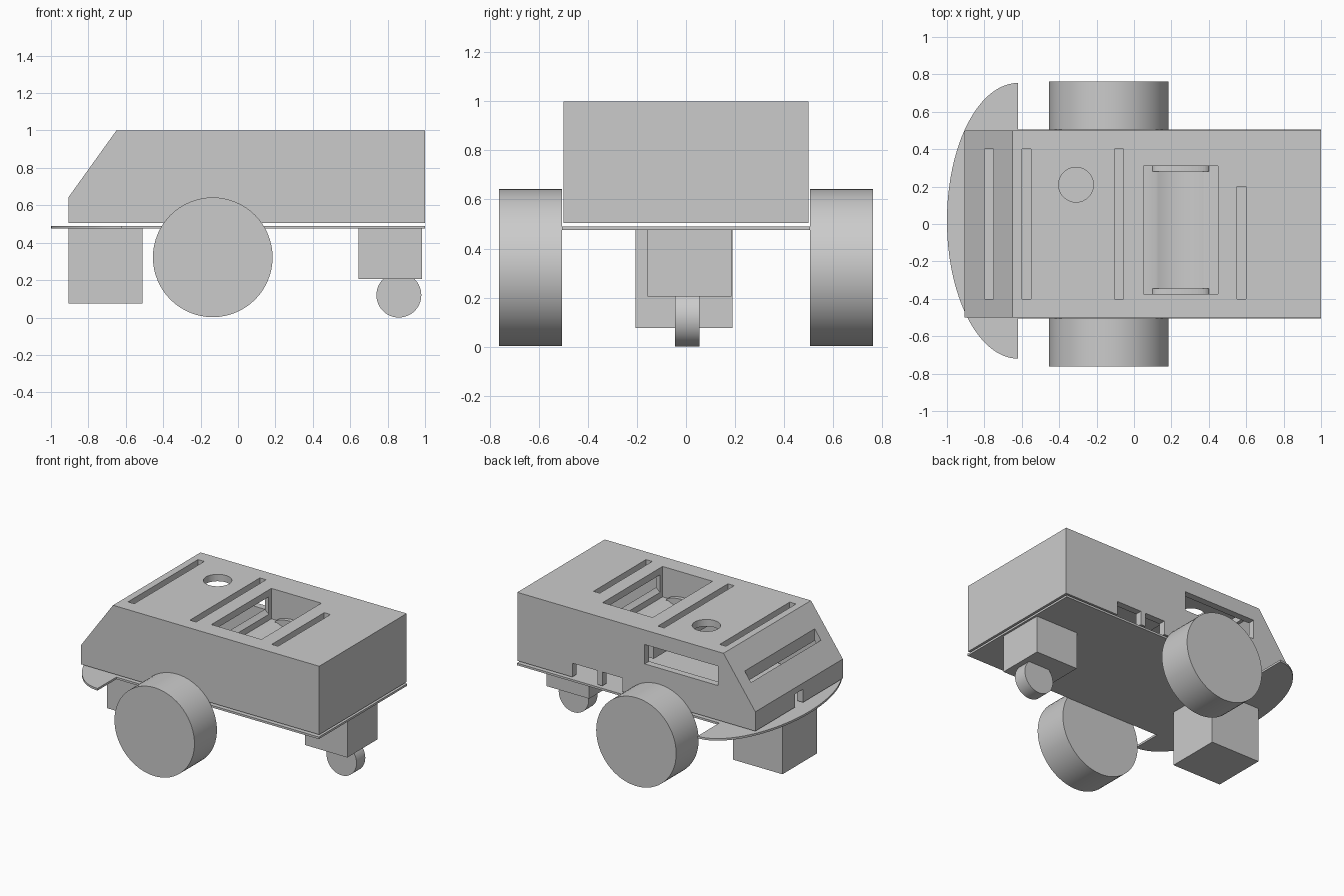
import bpy, bmesh, math
from mathutils import Vector

cube = bpy.data.objects.get("Cube")
if cube:
    bpy.data.objects.remove(cube, do_unlink=True)

GREY = (0.6, 0.6, 0.6, 1)
grey = bpy.data.materials.new("plain grey")
grey.use_nodes = True
grey.diffuse_color = GREY
grey.node_tree.nodes["Principled BSDF"].inputs["Base Color"].default_value = GREY


def prism(name, outline, start, depth):
    """Extrude a planar outline of 3D points from start along depth."""
    bm = bmesh.new()
    face = bm.faces.new([bm.verts.new(Vector(p) + Vector(start)) for p in outline])
    moved = bmesh.ops.extrude_face_region(bm, geom=[face])["geom"]
    bmesh.ops.translate(bm, vec=depth, verts=[g for g in moved if isinstance(g, bmesh.types.BMVert)])
    bmesh.ops.recalc_face_normals(bm, faces=bm.faces)
    mesh = bpy.data.meshes.new(name)
    bm.to_mesh(mesh)
    bm.free()
    mesh.materials.append(grey)
    ob = bpy.data.objects.new(name, mesh)
    bpy.context.collection.objects.link(ob)
    return ob


def box(name, x0, x1, y0, y1, z0, z1):
    base = [(x0, y0, 0), (x1, y0, 0), (x1, y1, 0), (x0, y1, 0)]
    return prism(name, base, (0, 0, z0), (0, 0, z1 - z0))


def side_profile(name, points, y0, y1):
    return prism(name, [(x, 0, z) for x, z in points], (0, y0, 0), (0, y1 - y0, 0))


def ring(cx, cy, rx, ry, start=0, sweep=math.tau, steps=64):
    return [(cx + rx * math.cos(start + sweep * i / steps),
             cy + ry * math.sin(start + sweep * i / steps))
            for i in range(steps + (sweep < math.tau))]


def smooth(ob):
    select(ob)
    bpy.ops.object.shade_smooth_by_angle(angle=math.radians(30))


def select(ob):
    bpy.ops.object.select_all(action='DESELECT')
    ob.select_set(True)
    bpy.context.view_layer.objects.active = ob


def cut(ob, cutter):
    select(ob)
    mod = ob.modifiers.new("cut", 'BOOLEAN')
    mod.operation, mod.solver, mod.object = 'DIFFERENCE', 'EXACT', cutter
    bpy.ops.object.modifier_apply(modifier=mod.name)
    bpy.data.objects.remove(cutter, do_unlink=True)


# Hollow body shell with a sloped nose, open underneath
body = side_profile("body_shell", [(-0.905, 0.505), (1, 0.505), (1, 1), (-0.65, 1), (-0.905, 0.645)], -0.5, 0.5)
cut(body, side_profile("cavity", [(-0.855, 0.4), (0.95, 0.4), (0.95, 0.95), (-0.624, 0.95), (-0.855, 0.629)], -0.45, 0.45))

# Roof and nose slots, tray opening
for x, y in ((-0.8, 0.4), (-0.6, 0.4), (-0.105, 0.4), (0.55, 0.2)):
    cut(body, box("slot", x, x + 0.05, -0.4, y, 0.7, 1.1))
cut(body, box("tray_opening", 0.05, 0.45, -0.375, 0.31, 0.9, 1.1))
# Round button hole
cut(body, prism("button_hole", [(x, y, 0) for x, y in ring(-0.31, 0.21, 0.093, 0.093)], (0, 0, 0.9), (0, 0, 0.2)))
# Side window, lower side notches and nose notch
cut(body, box("window", -0.605, -0.02, 0.4, 0.6, 0.755, 0.895))
for x0, x1 in ((0.36, 0.56), (0.16, 0.32)):
    cut(body, box("notch", x0, x1, 0.4, 0.6, 0.45, 0.605))
cut(body, box("nose_notch", -1, -0.8, -0.045, 0.045, 0.45, 0.6))

# Recessed tray with a shallow trough and end tabs
tray = box("tray", 0.02, 0.48, -0.405, 0.34, 0.72, 0.96)
cut(tray, box("tray_hollow", 0.05, 0.45, -0.375, 0.31, 0.78, 1.1))
cut(tray, side_profile("trough", ring(0.25, 1.06, 0.31, 0.31), -0.345, 0.28))
smooth(tray)
for y in (-0.375, 0.28):
    side_profile("tray_tab", ring(0.25, 0.78, 0.15, 0.04, 0, math.pi, 24), y, y + 0.03)

# Base plate and curved bumper plate
box("base_plate", -0.62, 1, -0.505, 0.505, 0.475, 0.49)
bumper = ring(-0.62, 0.017, 0.38, 0.737, math.pi / 2, math.pi, 48)
smooth(prism("bumper_plate", [(x, y, 0) for x, y in bumper], (0, 0, 0.475), (0, 0, 0.015)))

# Drive wheels
for side, y in (("left", 0.505), ("right", -0.762)):
    smooth(side_profile(side + "_wheel", ring(-0.135, 0.322, 0.32, 0.32), y, y + 0.257))

# Front block, caster block and caster wheel
box("front_block", -0.905, -0.51, -0.205, 0.19, 0.075, 0.475)
box("caster_block", 0.645, 0.985, -0.157, 0.185, 0.205, 0.475)
smooth(side_profile("caster_wheel", ring(0.86, 0.12, 0.12, 0.12), -0.045, 0.055))
